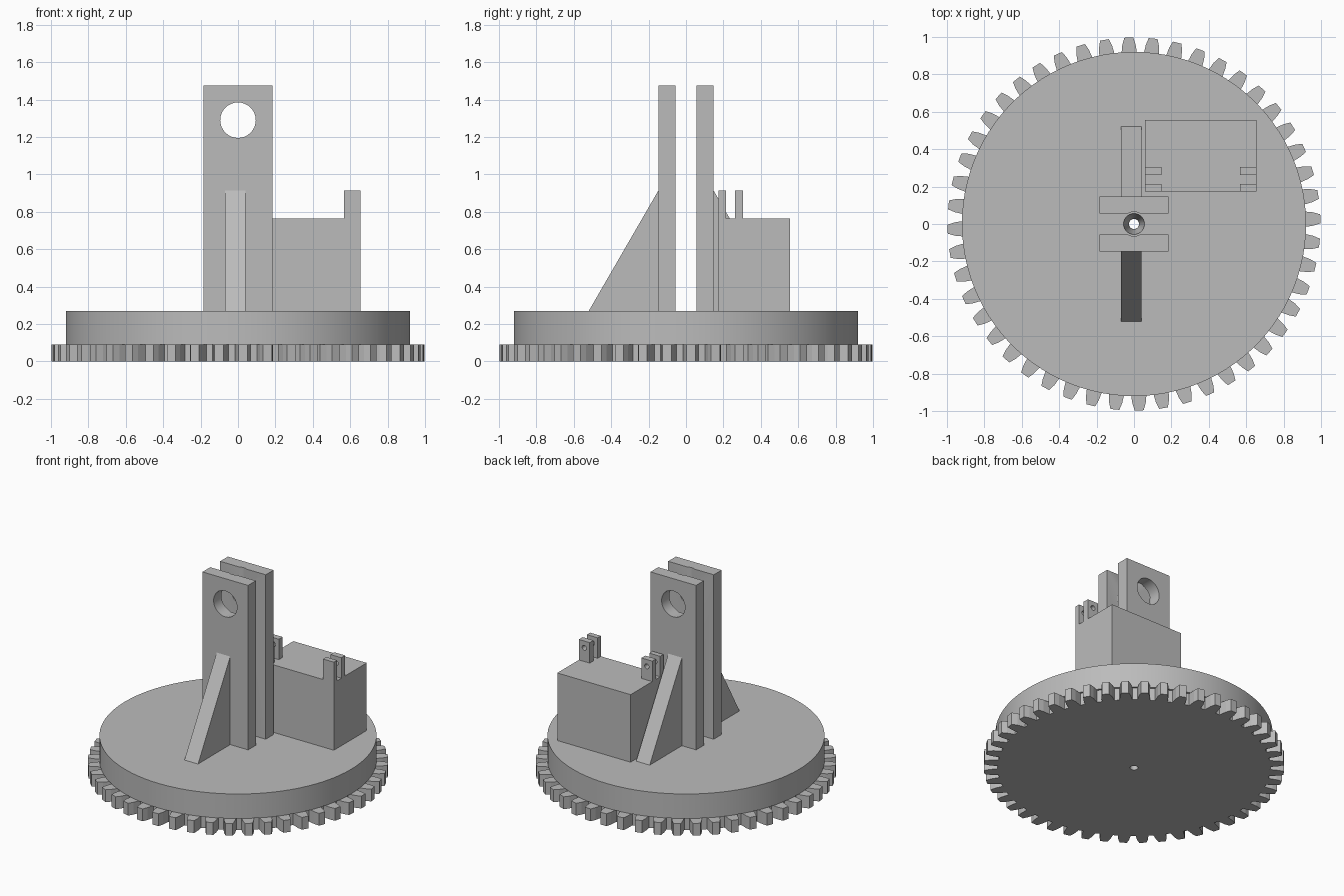
import bpy, bmesh, math
from math import cos, sin, pi

default = bpy.data.objects.get("Cube")
if default:
    bpy.data.objects.remove(default, do_unlink=True)

grey = bpy.data.materials.new("plain grey")
grey.use_nodes = True
colour = (0.5, 0.5, 0.5, 1)
grey.diffuse_color = colour
grey.node_tree.nodes["Principled BSDF"].inputs["Base Color"].default_value = colour


def finish(name, bm):
    bmesh.ops.recalc_face_normals(bm, faces=bm.faces[:])
    mesh = bpy.data.meshes.new(name)
    bm.to_mesh(mesh)
    bm.free()
    mesh.materials.append(grey)
    obj = bpy.data.objects.new(name, mesh)
    bpy.context.collection.objects.link(obj)
    return obj


def prism(name, points, offset):
    """Extrude a closed outline of 3D points along an offset."""
    bm = bmesh.new()
    face = bm.faces.new([bm.verts.new(p) for p in points])
    ext = bmesh.ops.extrude_face_region(bm, geom=[face])
    moved = [v for v in ext["geom"] if isinstance(v, bmesh.types.BMVert)]
    bmesh.ops.translate(bm, verts=moved, vec=offset)
    return finish(name, bm)


def box(name, x0, x1, y0, y1, z0, z1):
    base = [(x0, y0, z0), (x1, y0, z0), (x1, y1, z0), (x0, y1, z0)]
    return prism(name, base, (0, 0, z1 - z0))


def lathe(name, low_r, high_r, z0, z1, n=48):
    """Upright cylinder or cone."""
    bm = bmesh.new()
    rings = [[bm.verts.new((r * cos(2 * pi * i / n), r * sin(2 * pi * i / n), z))
              for i in range(n)] for r, z in ((low_r, z0), (high_r, z1))]
    for i in range(n):
        j = (i + 1) % n
        bm.faces.new((rings[0][i], rings[0][j], rings[1][j], rings[1][i]))
    bm.faces.new(rings[0])
    bm.faces.new(rings[1])
    return finish(name, bm)


def rod_y(x, z, r, y0, y1, n=32):
    """Cutter lying along y."""
    ring = [(x + r * cos(2 * pi * i / n), y0, z + r * sin(2 * pi * i / n)) for i in range(n)]
    return prism("cutter", ring, (0, y1 - y0, 0))


def activate(obj):
    bpy.ops.object.select_all(action="DESELECT")
    obj.select_set(True)
    bpy.context.view_layer.objects.active = obj


def cut(obj, *cutters):
    activate(obj)
    for cutter in cutters:
        mod = obj.modifiers.new("cut", "BOOLEAN")
        mod.operation = "DIFFERENCE"
        mod.solver = "EXACT"
        mod.object = cutter
        bpy.ops.object.modifier_apply(modifier=mod.name)
        bpy.data.objects.remove(cutter, do_unlink=True)


def smooth(obj):
    activate(obj)
    bpy.ops.object.shade_smooth_by_angle(angle=math.radians(30))


DECK = 0.27      # top of the turntable
GEAR = 0.09      # top of the gear

# Gear with tapered teeth
TEETH = 48
outline = []
for k in range(TEETH):
    mid = 0.028 + 2 * pi * k / TEETH
    for r, a in ((0.905, -0.047), (0.96, -0.037), (0.997, -0.024),
                 (0.997, 0.024), (0.96, 0.037), (0.905, 0.047)):
        outline.append((r * cos(mid + a), r * sin(mid + a), 0))
gear = prism("gear", outline, (0, 0, GEAR))
cut(gear, lathe("cutter", 0.027, 0.027, -0.1, 0.2))

# Turntable disc with a tapered pivot hole
disc = lathe("turntable_disc", 0.92, 0.92, GEAR, DECK, 100)
cut(disc, lathe("cutter", 0.027, 0.056, GEAR - 0.001, DECK + 0.001))
smooth(disc)

# Twin uprights with an axle hole and a shallow groove on the inner faces,
# each braced by a sloping gusset
for side, label in ((-1, "front"), (1, "back")):
    y0, y1 = sorted((side * 0.057, side * 0.147))
    upright = box(label + "_upright", -0.185, 0.185, y0, y1, DECK, 1.475)
    cut(upright, rod_y(0, 1.29, 0.095, y0 - 0.1, y1 + 0.1),
        lathe("cutter", 0.065, 0.065, DECK - 0.1, 1.6))
    smooth(upright)
    slope = [(-0.07, side * y, z) for y, z in ((0.147, DECK), (0.52, DECK), (0.147, 0.915))]
    prism(label + "_gusset", slope, (0.11, 0, 0))

# Motor housing and its paired lugs
box("housing", 0.06, 0.655, 0.175, 0.555, DECK, 0.765)
for label, x0, x1 in (("right", 0.06, 0.148), ("left", 0.567, 0.655)):
    for place, y0, y1 in (("front", 0.175, 0.213), ("back", 0.261, 0.305)):
        lug = box(f"{label}_{place}_lug", x0, x1, y0, y1, 0.765, 0.915)
        cut(lug, rod_y((x0 + x1) / 2, 0.865, 0.018, 0.195, 0.4, 16))
        smooth(lug)
